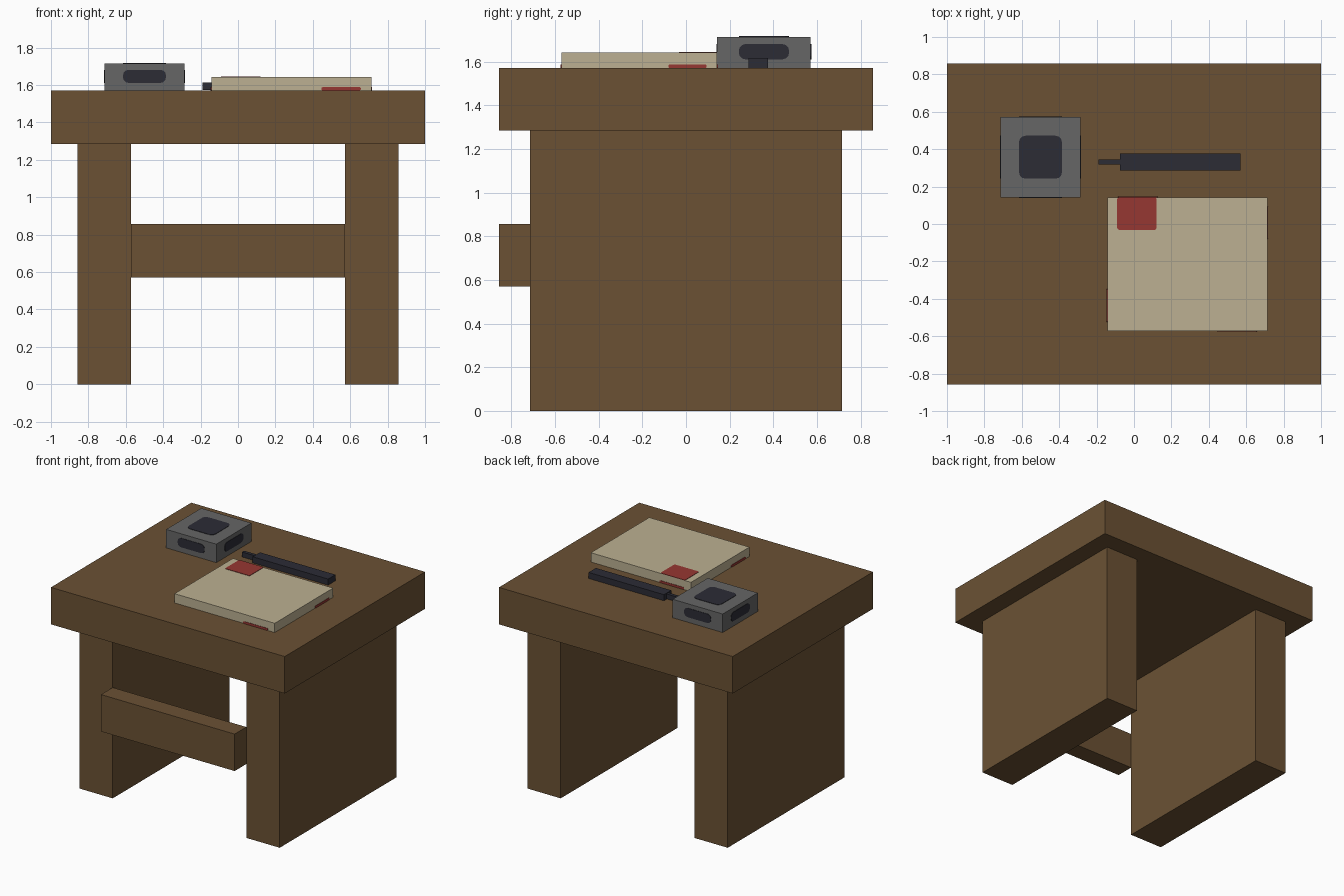
import bpy
import bmesh
from math import sin, cos, pi
from mathutils import Matrix, Vector

cube = bpy.data.objects.get("Cube")
if cube:
    bpy.data.objects.remove(cube, do_unlink=True)

U = 1 / 7      # layout module of the desk
TOP = 11 * U   # height of the desk surface


def material(name, colour):
    m = bpy.data.materials.new(name)
    m.use_nodes = True
    m.diffuse_color = (*colour, 1)
    m.node_tree.nodes["Principled BSDF"].inputs["Base Color"].default_value = (*colour, 1)
    return m


WOOD = material("brown wood", (0.147, 0.083, 0.034))
STONE = material("grey stone", (0.133, 0.133, 0.133))
INK = material("dark ink", (0.025, 0.025, 0.036))
PAPER = material("cream paper", (0.503, 0.434, 0.287))
WAX = material("red wax", (0.305, 0.038, 0.032))


def finish(name, bm, mat):
    mesh = bpy.data.meshes.new(name)
    bmesh.ops.recalc_face_normals(bm, faces=bm.faces)
    bm.to_mesh(mesh)
    bm.free()
    mesh.materials.append(mat)
    obj = bpy.data.objects.new(name, mesh)
    bpy.context.collection.objects.link(obj)
    return obj


def box(name, low, high, mat):
    low, high = Vector(low), Vector(high)
    bm = bmesh.new()
    bmesh.ops.create_cube(bm, size=1)
    bmesh.ops.scale(bm, vec=high - low, verts=bm.verts)
    bmesh.ops.translate(bm, vec=(low + high) / 2, verts=bm.verts)
    return finish(name, bm, mat)


def plate(name, centre, width, height, radius, normal, mat):
    """Thin rounded rectangle lying on a surface that faces along normal."""
    n = Vector(normal)
    up = Vector((0, 1, 0)) if n.z else Vector((0, 0, 1))
    side = up.cross(n)
    frame = Matrix((side, up, n)).transposed().to_4x4()
    frame.translation = centre
    bm = bmesh.new()
    ring = []
    for quarter, (sx, sy) in enumerate([(1, 1), (-1, 1), (-1, -1), (1, -1)]):
        for step in range(4):
            a = (quarter + step / 3) * pi / 2
            ring.append(bm.verts.new((sx * (width / 2 - radius) + radius * cos(a),
                                      sy * (height / 2 - radius) + radius * sin(a), 0)))
    face = bm.faces.new(ring)
    out = bmesh.ops.extrude_face_region(bm, geom=[face])
    moved = [v for v in out["geom"] if isinstance(v, bmesh.types.BMVert)]
    bmesh.ops.translate(bm, vec=(0, 0, 0.003), verts=moved)
    bm.transform(frame)
    return finish(name, bm, mat)


# Desk
box("tabletop", (-1, -6 * U, 9 * U), (1, 6 * U, TOP), WOOD)
box("left_leg_panel", (4 * U, -5 * U, 0), (6 * U, 5 * U, 9 * U), WOOD)
box("right_leg_panel", (-6 * U, -5 * U, 0), (-4 * U, 5 * U, 9 * U), WOOD)
box("front_crossbar", (-4 * U, -6 * U, 4 * U), (4 * U, -5 * U, 6 * U), WOOD)

SIDES = {"front": (0, -1, 0), "back": (0, 1, 0), "left": (1, 0, 0), "right": (-1, 0, 0)}

# Inkwell with a dark patch on each visible side
well = Vector((-3.5 * U, 2.5 * U, TOP))
box("inkwell", well - Vector((1.5 * U, 1.5 * U, 0)), well + Vector((1.5 * U, 1.5 * U, U)), STONE)
plate("inkwell_opening", well + Vector((0, 0, U)), 0.23, 0.23, 0.035, (0, 0, 1), INK)
for side, n in SIDES.items():
    plate("inkwell_" + side + "_patch", well + Vector(n) * 1.5 * U + Vector((0, 0, 0.075)),
          0.23, 0.07, 0.03, n, INK)

# Pen
box("pen_body", (-0.075, 0.287, TOP), (0.57, 0.376, TOP + 0.047), INK)
box("pen_nib", (-0.19, 0.319, TOP + 0.003), (-0.075, 0.345, TOP + 0.041), INK)

# Paper stack with wax marks
stack = Vector((2 * U, -1.5 * U, TOP))
half = Vector((3 * U, 2.5 * U, 0))
box("paper_stack", stack - half, stack + half + Vector((0, 0, U / 2)), PAPER)
plate("wax_seal", (0.015, 0.056, TOP + U / 2), 0.21, 0.174, 0.01, (0, 0, 1), WAX)
for side, n in SIDES.items():
    n = Vector(n)
    along = Vector((0, 0, 1)).cross(n)
    reach = abs(along.dot(half))
    depth = abs(n.dot(half))
    centre = stack + n * depth + along * reach * 0.62 + Vector((0, 0, 0.0085))
    plate("wax_" + side + "_mark", centre, reach * 0.49, 0.017, 0.006, n, WAX)
